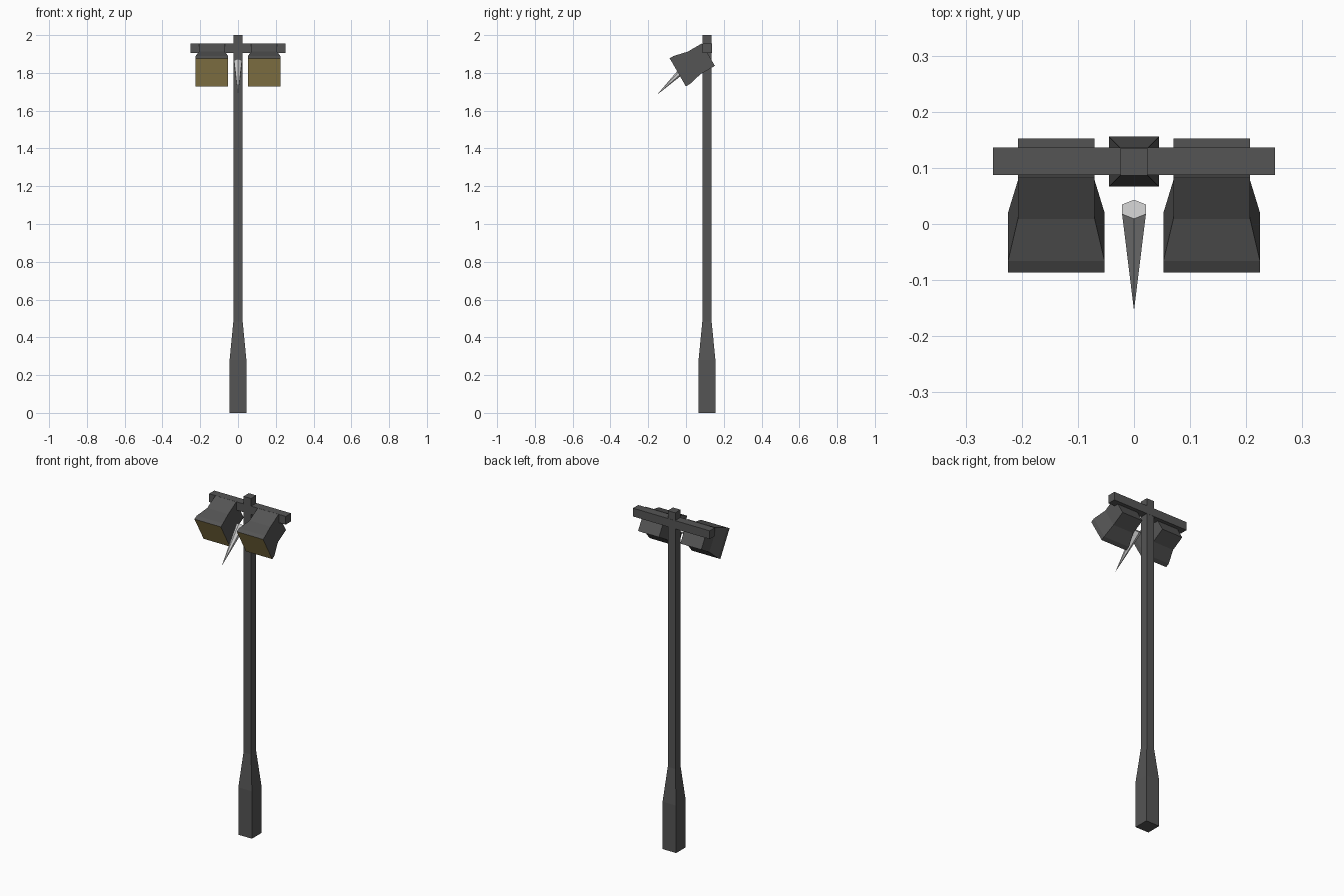
import bpy, bmesh
from math import pi, radians
from mathutils import Matrix, Vector

if "Cube" in bpy.data.objects:
    bpy.data.objects.remove(bpy.data.objects["Cube"])


def material(name, rgb):
    m = bpy.data.materials.new(name)
    m.diffuse_color = (*rgb, 1)
    m.use_nodes = True
    m.node_tree.nodes["Principled BSDF"].inputs["Base Color"].default_value = m.diffuse_color
    return m


dark = material("dark_metal", (0.09, 0.09, 0.09))
glow = material("lamp_glass", (0.42, 0.32, 0.11))


def finish(bm, name, mats, matrix):
    bmesh.ops.recalc_face_normals(bm, faces=bm.faces)
    bm.transform(matrix)
    me = bpy.data.meshes.new(name)
    bm.to_mesh(me)
    bm.free()
    for m in mats:
        me.materials.append(m)
    ob = bpy.data.objects.new(name, me)
    bpy.context.collection.objects.link(ob)
    return ob


def square_loft(sections):
    """Loft square sections (height, half width) along local z; return mesh and first cap."""
    bm = bmesh.new()
    rings = [[bm.verts.new((sx * h, sy * h, z))
              for sx, sy in ((-1, -1), (1, -1), (1, 1), (-1, 1))]
             for z, h in sections]
    for a, b in zip(rings, rings[1:]):
        for i in range(4):
            j = (i + 1) % 4
            bm.faces.new((a[i], a[j], b[j], b[i]))
    cap = bm.faces.new(rings[0][::-1])
    bm.faces.new(rings[-1])
    return bm, cap


POLE_Y = 0.111

# Pole with a thicker foot
bm, _ = square_loft([(0, 0.0445), (0.28, 0.0445), (0.485, 0.0245), (2.0, 0.0245)])
finish(bm, "pole", [dark], Matrix.Translation((0, POLE_Y, 0)))

# Crossbar
bm, _ = square_loft([(-0.251, 0.0245), (0.251, 0.0245)])
finish(bm, "crossbar", [dark],
       Matrix.Translation((0, POLE_Y + 0.001, 1.93)) @ Matrix.Rotation(pi / 2, 4, 'Y'))

# Two lamp heads tilted 30 degrees down, glass inset in the front face
for side, x in (("left", -0.1385), ("right", 0.1385)):
    bm, front = square_loft([(0, 0.086), (0.024, 0.086), (0.1, 0.0685), (0.187, 0.0685)])
    bmesh.ops.inset_region(bm, faces=[front], thickness=0.029)
    front.material_index = 1
    finish(bm, side + "_lamp", [dark, glow],
           Matrix.Translation((x, -0.0435, 1.803)) @ Matrix.Rotation(radians(-60), 4, 'X'))

# Six-sided spike between the lamps, pointing forward and down
tip, base = Vector((0, -0.154, 1.683)), Vector((0, 0.026, 1.858))
bm = bmesh.new()
bmesh.ops.create_cone(bm, cap_ends=True, segments=6, radius1=0.0245, radius2=0,
                      depth=(tip - base).length)
bmesh.ops.remove_doubles(bm, verts=bm.verts, dist=1e-5)
finish(bm, "spike", [],
       Matrix.Translation((tip + base) / 2) @ Matrix.Rotation(radians(134), 4, 'X'))
